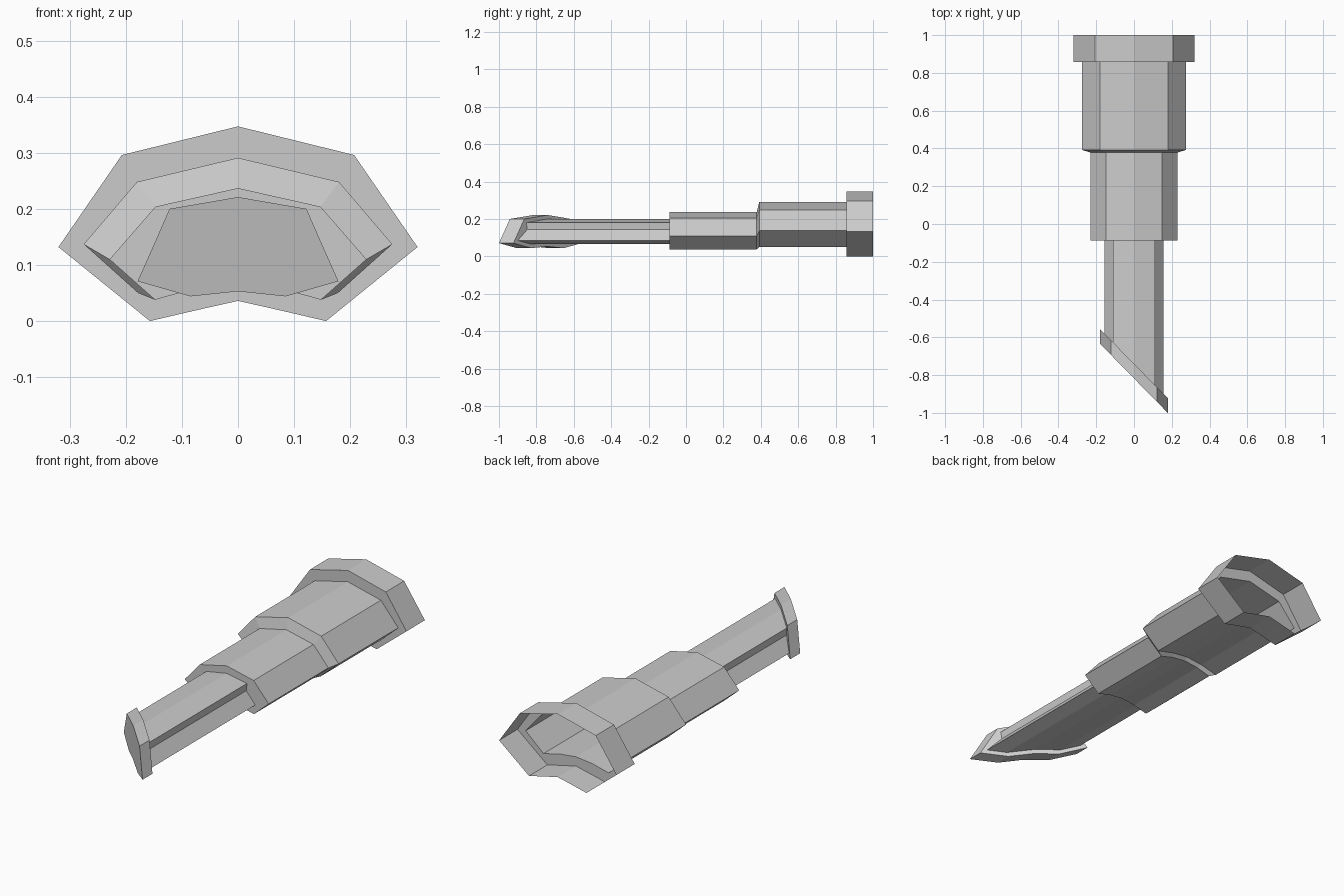
import bpy, bmesh

if "Cube" in bpy.data.objects:
    bpy.data.objects.remove(bpy.data.objects["Cube"])

# Half cross-sections (x, z) from the top centre round to the bottom centre
COLLAR = [(0, .347), (.207, .296), (.32, .132), (.157, 0), (.08, .018), (0, .036)]
WIDE = [(0, .291), (.18, .248), (.275, .137), (.178, .05), (.088, .072), (0, .082)]
MID = [(0, .237), (.147, .204), (.229, .11), (.148, .038), (.075, .058), (0, .066)]
THIN = [(0, .2), (.111, .18), (.107, .143), (.156, .085), (.09, .066), (0, .075)]
TIP = [(0, .221), (.122, .2), (.15, .136), (.179, .071), (.085, .044), (0, .053)]


def section(half, y, slant=0.0):
    """Mirror a half profile into a closed ring; slant shears it along x."""
    ring = half + [(-x, z) for x, z in reversed(half[1:-1])]
    return [(x, y + slant * x, z) for x, z in ring]


def loft(name, sections, cap_last=False):
    """Join successive rings into an open shell with flat faces."""
    bm = bmesh.new()
    rings = [[bm.verts.new(p) for p in s] for s in sections]
    for a, b in zip(rings, rings[1:]):
        n = len(a)
        for i in range(n):
            j = (i + 1) % n
            bm.faces.new((a[i], a[j], b[j], b[i]))
    if cap_last:
        bm.faces.new(rings[-1])
    bmesh.ops.recalc_face_normals(bm, faces=bm.faces[:])
    mesh = bpy.data.meshes.new(name)
    bm.to_mesh(mesh)
    bm.free()
    obj = bpy.data.objects.new(name, mesh)
    bpy.context.collection.objects.link(obj)
    return obj


S = -1.02  # slope of the angled tip

# Open-backed collar with the step down to the wide tube
loft("rear_collar", [section(COLLAR, 1), section(COLLAR, .857), section(WIDE, .857)])
# Wide tube with its short sloped shoulder
loft("wide_tube", [section(WIDE, .857), section(WIDE, .392), section(MID, .378)])
# Middle tube with a flat front step
loft("middle_tube", [section(MID, .378), section(MID, -.088), section(THIN, -.088)])
# Thin grooved tube, cut at an angle
loft("thin_tube", [section(THIN, -.088), section(THIN, -.74, S)])
# Angled end plate with a flange at the back and a closed front
loft("end_plate", [section(THIN, -.74, S), section(TIP, -.74, S), section(TIP, -.8175, S)],
     cap_last=True)
